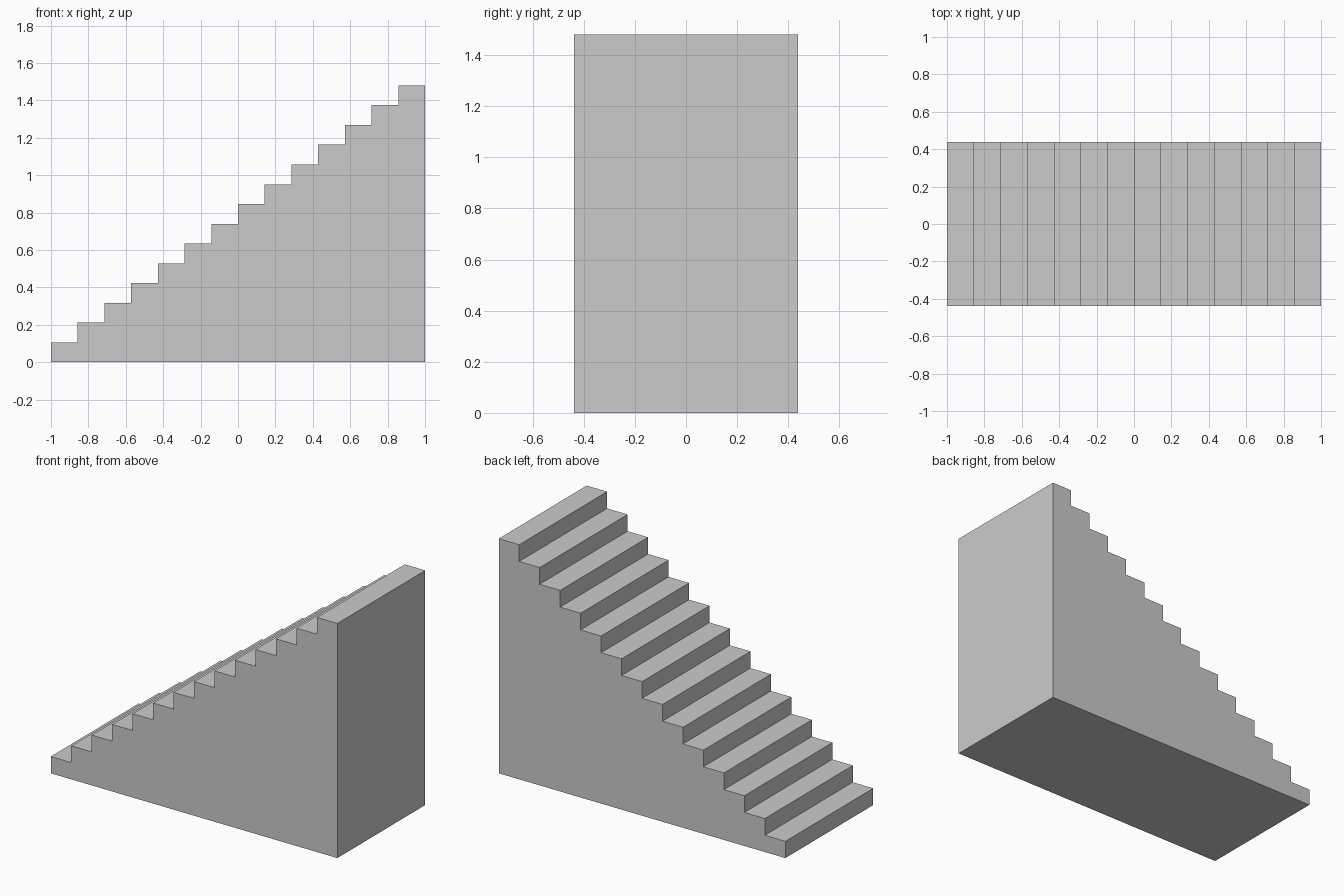
import bpy
import bmesh

if "Cube" in bpy.data.objects:
    bpy.data.objects.remove(bpy.data.objects["Cube"])

STEPS = 14
LENGTH, WIDTH, HEIGHT = 2.0, 0.876, 1.48
run, rise = LENGTH / STEPS, HEIGHT / STEPS

# Stepped side profile, climbing toward +x
profile = [(LENGTH / 2, 0.0), (-LENGTH / 2, 0.0)]
for i in range(STEPS):
    x = -LENGTH / 2 + i * run
    z = (i + 1) * rise
    profile += [(x, z), (x + run, z)]

# Solid staircase: extrude the profile across its width
bm = bmesh.new()
side = bm.faces.new([bm.verts.new((x, -WIDTH / 2, z)) for x, z in profile])
extruded = bmesh.ops.extrude_face_region(bm, geom=[side], use_keep_orig=True)
verts = [g for g in extruded["geom"] if isinstance(g, bmesh.types.BMVert)]
bmesh.ops.translate(bm, verts=verts, vec=(0, WIDTH, 0))
bmesh.ops.recalc_face_normals(bm, faces=bm.faces)

mesh = bpy.data.meshes.new("staircase")
bm.to_mesh(mesh)
bm.free()
bpy.context.collection.objects.link(bpy.data.objects.new("staircase", mesh))
